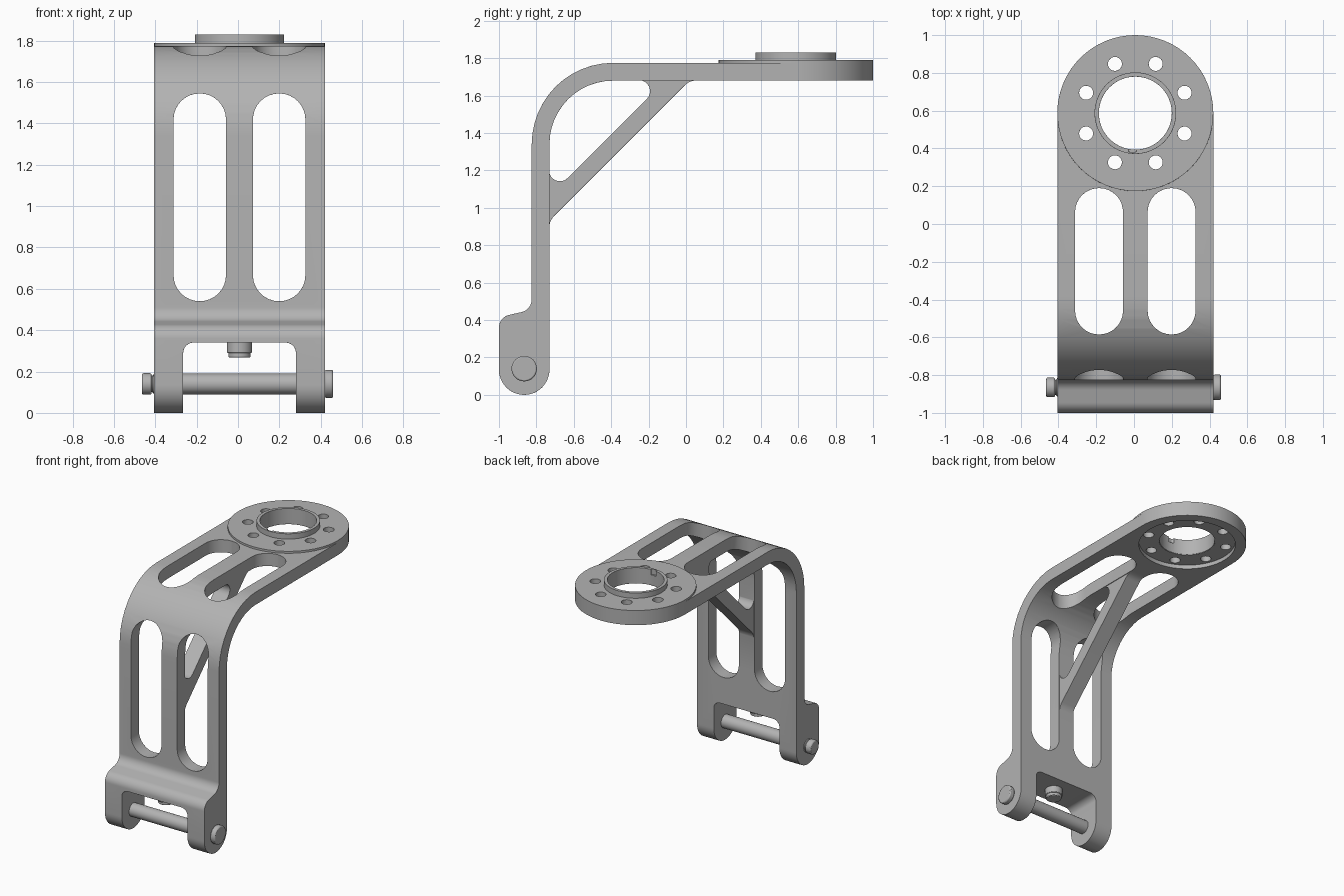
import bpy, bmesh
from math import pi, cos, sin, tan
from mathutils import Vector

cube = bpy.data.objects.get("Cube")
if cube:
    bpy.data.objects.remove(cube, do_unlink=True)

MID = 0.007          # middle of the bracket across its width
HALF = 0.413         # half of the bracket width
RING_Y = 0.587       # centre of the mounting disc
PIN_Y, PIN_Z = -0.865, 0.14

metal = bpy.data.materials.new("grey_metal")
metal.use_nodes = True
metal.diffuse_color = (0.45, 0.45, 0.45, 1)
metal.node_tree.nodes["Principled BSDF"].inputs["Base Color"].default_value = metal.diffuse_color


def circle(a, b, r, n=64):
    return [(a + r * cos(2 * pi * i / n), b + r * sin(2 * pi * i / n)) for i in range(n)]


def rounded(corners, steps=8):
    """Outline from (a, b, radius) corners, each replaced by a tangent arc."""
    out = []
    for i, (a, b, r) in enumerate(corners):
        p = Vector((a, b))
        if r == 0:
            out.append(p)
            continue
        u = (Vector(corners[i - 1][:2]) - p).normalized()
        v = (Vector(corners[(i + 1) % len(corners)][:2]) - p).normalized()
        half = u.angle(v) / 2
        centre = p + (u + v).normalized() * r / sin(half)
        start = p + u * r / tan(half) - centre
        end = p + v * r / tan(half) - centre
        total = pi - 2 * half
        for k in range(steps + 1):
            t = k / steps
            out.append(centre + (start * sin((1 - t) * total) + end * sin(t * total)) / sin(total))
    clean = [p for i, p in enumerate(out) if (p - out[i - 1]).length > 1e-4]
    return [tuple(p) for p in clean]


def box_outline(a0, a1, b0, b1, r):
    return rounded([(a0, b0, r), (a1, b0, r), (a1, b1, r), (a0, b1, r)])


def extrude(name, axis, *sections):
    """Solid made of (outline, low, high) prisms along one axis."""
    place = {"X": lambda a, b, h: (h, a, b),
             "Y": lambda a, b, h: (a, h, b),
             "Z": lambda a, b, h: (a, b, h)}[axis]
    bm = bmesh.new()
    for outline, low, high in sections:
        bottom = [bm.verts.new(place(a, b, low)) for a, b in outline]
        top = [bm.verts.new(place(a, b, high)) for a, b in outline]
        bm.faces.new(bottom)
        bm.faces.new(top)
        for i in range(len(outline)):
            bm.faces.new((bottom[i - 1], bottom[i], top[i], top[i - 1]))
    bmesh.ops.recalc_face_normals(bm, faces=bm.faces)
    mesh = bpy.data.meshes.new(name)
    bm.to_mesh(mesh)
    bm.free()
    mesh.materials.append(metal)
    obj = bpy.data.objects.new(name, mesh)
    bpy.context.collection.objects.link(obj)
    return obj


def combine(obj, tool, operation):
    mod = obj.modifiers.new("combine", "BOOLEAN")
    mod.operation, mod.solver, mod.object = operation, "EXACT", tool
    bpy.context.view_layer.objects.active = obj
    bpy.ops.object.modifier_apply(modifier=mod.name)
    bpy.data.objects.remove(tool, do_unlink=True)


def finish(obj, width):
    bevel = obj.modifiers.new("soft_edges", "BEVEL")
    bevel.width, bevel.segments = width, 2
    bevel.limit_method, bevel.angle_limit = "ANGLE", 0.7
    bpy.ops.object.select_all(action="DESELECT")
    obj.select_set(True)
    bpy.context.view_layer.objects.active = obj
    bpy.ops.object.shade_smooth_by_angle(angle=0.6)


# Bent arm: foot, upright, curve and top plate
arm = rounded([(-1, 0, 0.1349), (-0.73, 0, 0.1349), (-0.73, 1.68, 0.34), (RING_Y, 1.68, 0),
               (RING_Y, 1.775, 0), (-0.825, 1.775, 0.435), (-0.825, 0.455, 0.07), (-1, 0.415, 0.07)], 12)
bracket = extrude("bracket", "X", (arm, MID - HALF, MID + HALF))

# Diagonal strut on the centre line
strut = rounded([(-0.78, 0.8, 0), (-0.732, 0.8, 0), (-0.732, 0.93, 0.1), (0.02, 1.682, 0.1),
                 (0.15, 1.682, 0), (0.15, 1.72, 0), (-0.35, 1.72, 0), (-0.35, 1.682, 0),
                 (-0.11, 1.682, 0.058), (-0.732, 1.06, 0.058), (-0.732, 1.3, 0), (-0.78, 1.3, 0)])
combine(bracket, extrude("strut", "X", (strut, MID - 0.06, MID + 0.06)), "UNION")

# Mounting disc
combine(bracket, extrude("disc", "Z", (circle(MID, RING_Y, HALF), 1.68, 1.79)), "UNION")

# Paired slots in the upright and in the top plate
for side in (-1, 1):
    x0, x1 = sorted((MID + side * 0.065, MID + side * 0.319))
    combine(bracket, extrude("slot", "Y", (box_outline(x0, x1, 0.54, 1.545, 0.1268), -0.9, -0.6)), "DIFFERENCE")
    combine(bracket, extrude("slot", "Z", (box_outline(x0, x1, -0.585, 0.19, 0.1268), 1.5, 1.9)), "DIFFERENCE")

# Notch between the two feet
notch = box_outline(-0.265, 0.28, -0.3, 0.34, 0.05)
combine(bracket, extrude("notch", "Y", (notch, -1.2, -0.5)), "DIFFERENCE")

# Recess below the disc, centre opening and ring of bolt holes
combine(bracket, extrude("recess", "Z", (circle(MID, RING_Y, 0.338), 1.6, 1.71)), "DIFFERENCE")
combine(bracket, extrude("opening", "Z", (circle(MID, RING_Y, 0.196), 1.6, 1.9)), "DIFFERENCE")
for i in range(8):
    angle = pi / 8 + i * pi / 4
    hole = circle(MID + 0.282 * cos(angle), RING_Y + 0.282 * sin(angle), 0.037, 24)
    combine(bracket, extrude("bolt_hole", "Z", (hole, 1.6, 1.9)), "DIFFERENCE")
finish(bracket, 0.006)

# Raised collar with a small key slot at the front
collar = extrude("collar", "Z", (circle(MID, RING_Y, 0.216), 1.712, 1.83))
combine(collar, extrude("bore", "Z", (circle(MID, RING_Y, 0.193), 1.6, 1.9)), "DIFFERENCE")
key = box_outline(-0.03, 0.014, RING_Y - 0.206, RING_Y - 0.15, 0.01)
combine(collar, extrude("key_slot", "Z", (key, 1.79, 1.9)), "DIFFERENCE")
finish(collar, 0.005)

# Cross pin with a wide head and a grooved end
pin = extrude("hinge_pin", "X",
              (circle(PIN_Y, PIN_Z, 0.05, 32), -0.41, 0.425),
              (circle(PIN_Y, PIN_Z, 0.042, 32), -0.42, -0.405),
              (circle(PIN_Y, PIN_Z, 0.052, 32), -0.465, -0.418),
              (circle(PIN_Y, PIN_Z, 0.068, 32), 0.42, 0.46))
finish(pin, 0.008)

# Stop button under the notch
stop = extrude("stop_button", "Z",
               (circle(MID, PIN_Y, 0.061, 32), 0.29, 0.345),
               (circle(MID, PIN_Y, 0.054, 32), 0.268, 0.3))
finish(stop, 0.005)
